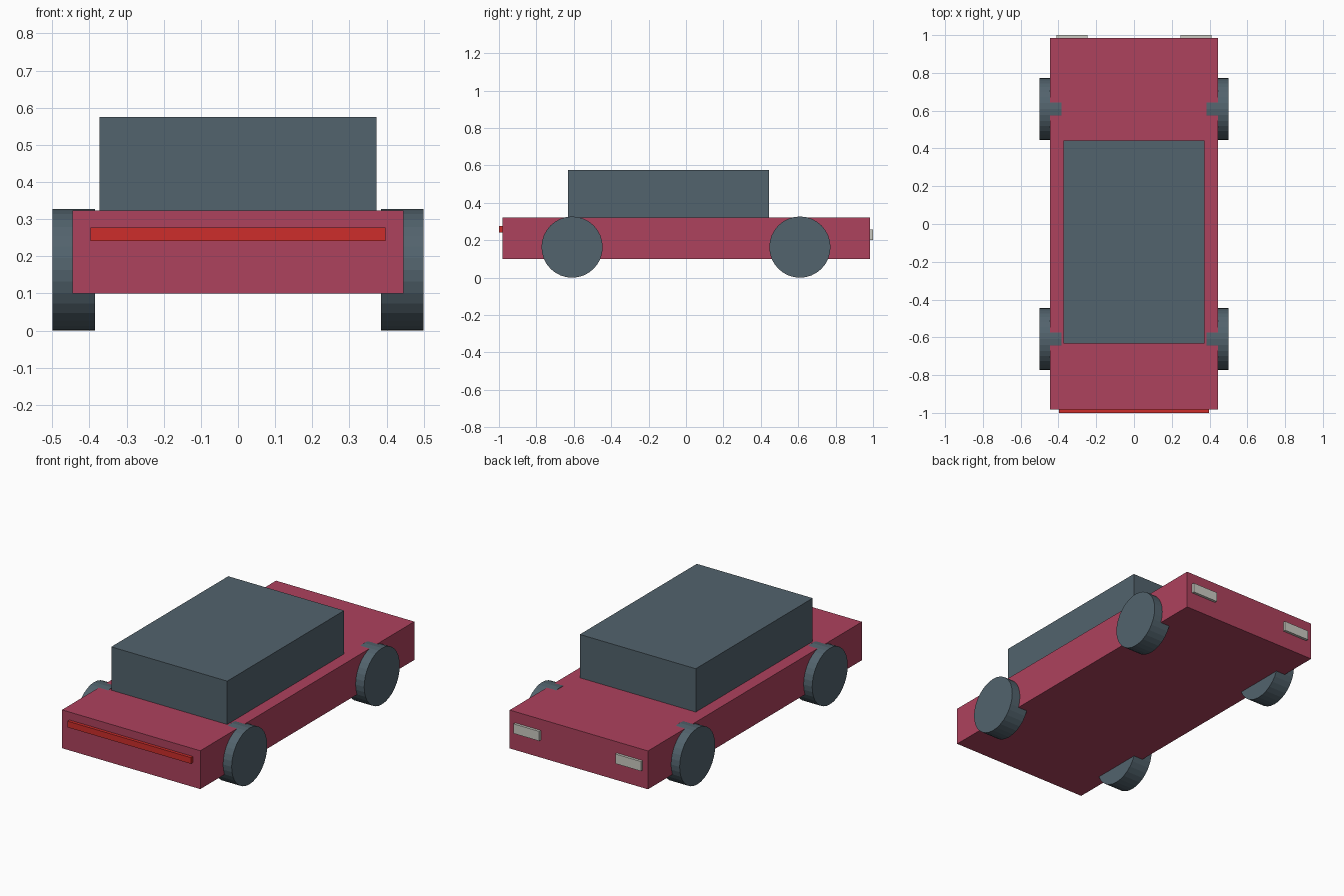
import bpy
import math

cube = bpy.data.objects.get("Cube")
if cube:
    bpy.data.objects.remove(cube, do_unlink=True)


def material(name, rgb):
    mat = bpy.data.materials.new(name)
    mat.use_nodes = True
    color = (*rgb, 1)
    mat.diffuse_color = color
    mat.node_tree.nodes["Principled BSDF"].inputs["Base Color"].default_value = color
    return mat


crimson = material("crimson paint", (0.42, 0.054, 0.11))
slate = material("slate grey", (0.085, 0.125, 0.153))
red = material("tail light red", (0.61, 0.026, 0.024))
pale = material("headlight pale grey", (0.60, 0.60, 0.54))


def box(name, low, high, mat):
    center = [(a + b) / 2 for a, b in zip(low, high)]
    bpy.ops.mesh.primitive_cube_add(size=1, location=center)
    obj = bpy.context.object
    obj.name = name
    obj.scale = [b - a for a, b in zip(low, high)]
    bpy.ops.object.transform_apply(location=False, rotation=False, scale=True)
    obj.data.materials.append(mat)
    return obj


# Body and cabin
box("body", (-0.445, -0.982, 0.1), (0.445, 0.985, 0.323), crimson)
box("cabin", (-0.373, -0.632, 0.322), (0.373, 0.443, 0.575), slate)

# Full-width light bar
box("tail_light_bar", (-0.397, -1, 0.241), (0.397, -0.97, 0.277), red)

# Headlights and wheels, mirrored to each side
RADIUS = 0.1635
for side, label in ((1, "left"), (-1, "right")):
    xs = sorted((side * 0.245, side * 0.41))
    box(f"{label}_headlight", (xs[0], 0.97, 0.202), (xs[1], 1, 0.258), pale)
    for y, end in ((-0.609, "front"), (0.609, "back")):
        bpy.ops.mesh.primitive_cylinder_add(
            vertices=32, radius=RADIUS, depth=0.115,
            location=(side * 0.4425, y, RADIUS), rotation=(0, math.pi / 2, 0))
        wheel = bpy.context.object
        wheel.name = f"{end}_{label}_wheel"
        wheel.data.materials.append(slate)
